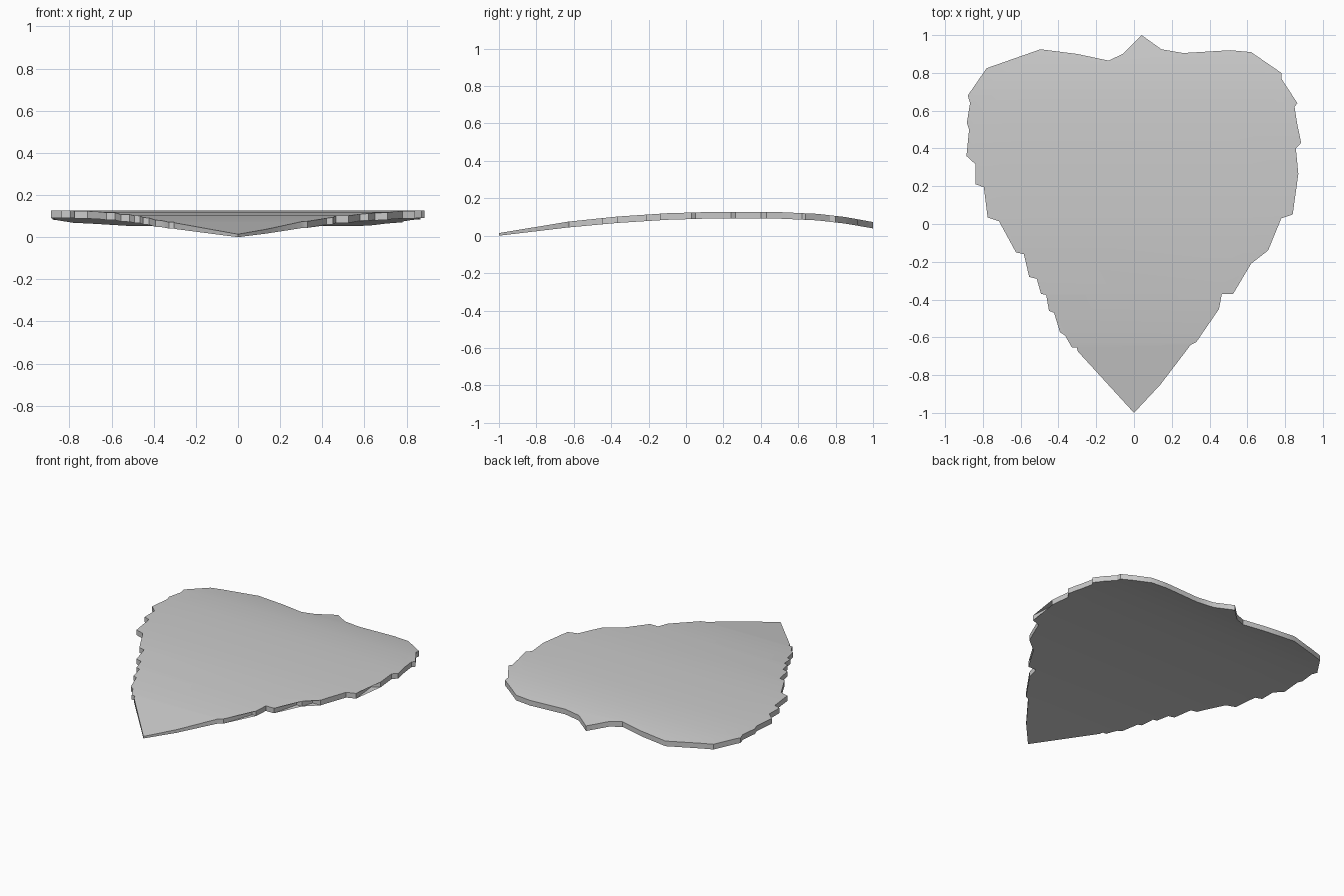
import bpy, bmesh

if "Cube" in bpy.data.objects:
    bpy.data.objects.remove(bpy.data.objects["Cube"])

# Leaf outline seen from above, anticlockwise from the tip
outline = [
    (0, -1), (.14, -.85), (.30, -.64), (.33, -.625), (.42, -.45), (.45, -.45),
    (.465, -.37), (.525, -.37), (.58, -.21), (.62, -.21), (.65, -.14), (.71, -.14),
    (.78, .03), (.84, .05), (.82, .24), (.87, .265), (.857, .40), (.885, .43),
    (.863, .535), (.85, .62), (.865, .64), (.78, .77), (.78, .80), (.62, .91),
    (.51, .92), (.26, .905), (.145, .925), (.04, 1), (-.06, .90), (-.135, .865),
    (-.30, .90), (-.495, .925), (-.78, .825), (-.88, .68), (-.868, .64), (-.885, .535),
    (-.873, .50), (-.887, .36), (-.838, .315), (-.838, .21), (-.795, .195), (-.775, .035),
    (-.715, .015), (-.625, -.15), (-.583, -.16), (-.555, -.28), (-.515, -.29), (-.492, -.37),
    (-.465, -.375), (-.45, -.46), (-.423, -.47), (-.392, -.573), (-.365, -.59), (-.328, -.655),
    (-.303, -.655), (-.297, -.675),
]

# Lengthwise bend: y, top height, thickness
bend = [(-1, .014, .014), (-.63, .075, .031), (-.37, .102, .034), (-.1, .12, .035),
        (.1, .126, .035), (.3, .127, .035), (.5, .126, .035), (.7, .117, .035),
        (.85, .1, .035), (1, .073, .034)]


def heights(y):
    for (a, za, ta), (b, zb, tb) in zip(bend, bend[1:]):
        if y <= b + 1e-6:
            f = (y - a) / (b - a)
            return za + f * (zb - za), ta + f * (tb - ta)
    return bend[-1][1:]


bm = bmesh.new()
face = bm.faces.new([bm.verts.new((x, y, 0)) for x, y in outline])
bmesh.ops.triangulate(bm, faces=[face])

# Cross cuts so the blade can bend
for y, _, _ in bend[1:-1]:
    bmesh.ops.bisect_plane(bm, geom=bm.verts[:] + bm.edges[:] + bm.faces[:],
                           plane_co=(0, y, 0), plane_no=(0, 1, 0), dist=1e-5)

# Give the blade thickness, then bend both skins
result = bmesh.ops.extrude_face_region(bm, geom=bm.faces[:], use_keep_orig=True)
top = {g for g in result["geom"] if isinstance(g, bmesh.types.BMVert)}
for v in bm.verts:
    z, t = heights(v.co.y)
    v.co.z = z if v in top else z - t
bmesh.ops.recalc_face_normals(bm, faces=bm.faces[:])

mesh = bpy.data.meshes.new("leaf")
bm.to_mesh(mesh)
bm.free()
leaf = bpy.data.objects.new("leaf", mesh)
bpy.context.collection.objects.link(leaf)
bpy.context.view_layer.objects.active = leaf
leaf.select_set(True)
bpy.ops.object.shade_smooth_by_angle()
